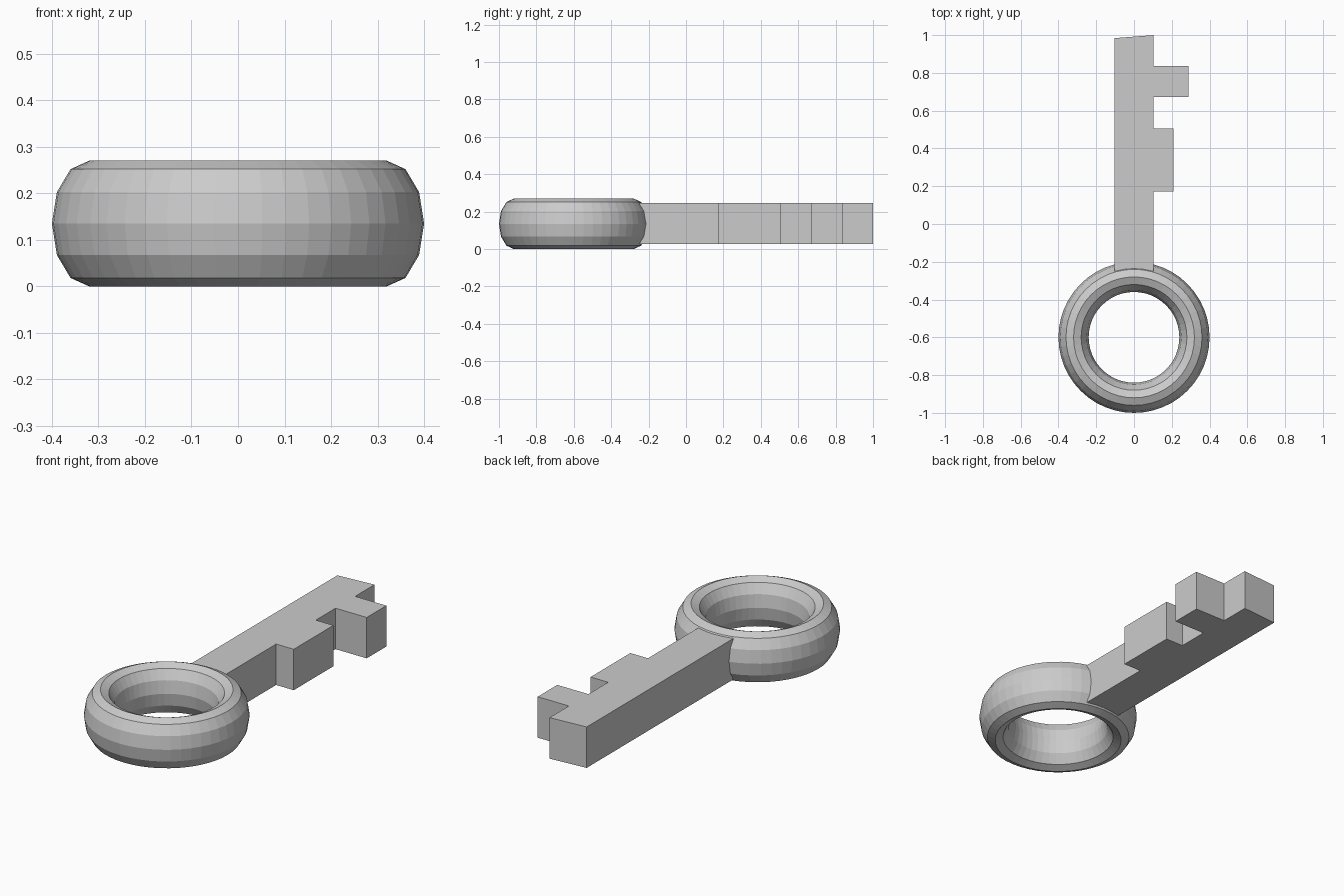
import bpy, bmesh
from mathutils import Vector

if "Cube" in bpy.data.objects:
    bpy.data.objects.remove(bpy.data.objects["Cube"])

MID_Z = 0.135


def finish(bm, name):
    bmesh.ops.recalc_face_normals(bm, faces=bm.faces)
    mesh = bpy.data.meshes.new(name)
    bm.to_mesh(mesh)
    bm.free()
    obj = bpy.data.objects.new(name, mesh)
    bpy.context.collection.objects.link(obj)
    return obj


# Ring handle: low-poly torus stretched in height
bpy.ops.mesh.primitive_torus_add(major_segments=48, minor_segments=12,
                                 major_radius=0.32, minor_radius=0.08,
                                 location=(0, -0.6, MID_Z))
ring = bpy.context.object
ring.name = "ring_handle"
ring.scale.z = MID_Z / 0.08
bpy.ops.object.transform_apply(location=False, rotation=False, scale=True)

# Shaft with two teeth and a slightly slanted tip, extruded from one outline
outline = [(-0.104, -0.27), (0.104, -0.27),
           (0.104, 0.172), (0.208, 0.172), (0.208, 0.506), (0.104, 0.506),
           (0.104, 0.672), (0.288, 0.672), (0.288, 0.837), (0.104, 0.837),
           (0.104, 1.0), (-0.104, 0.984)]
bottom, top = 0.027, 0.245
bm = bmesh.new()
face = bm.faces.new([bm.verts.new((x, y, bottom)) for x, y in outline])
extruded = bmesh.ops.extrude_face_region(bm, geom=[face])["geom"]
bmesh.ops.translate(bm, vec=Vector((0, 0, top - bottom)),
                    verts=[g for g in extruded if isinstance(g, bmesh.types.BMVert)])
finish(bm, "toothed_shaft")
